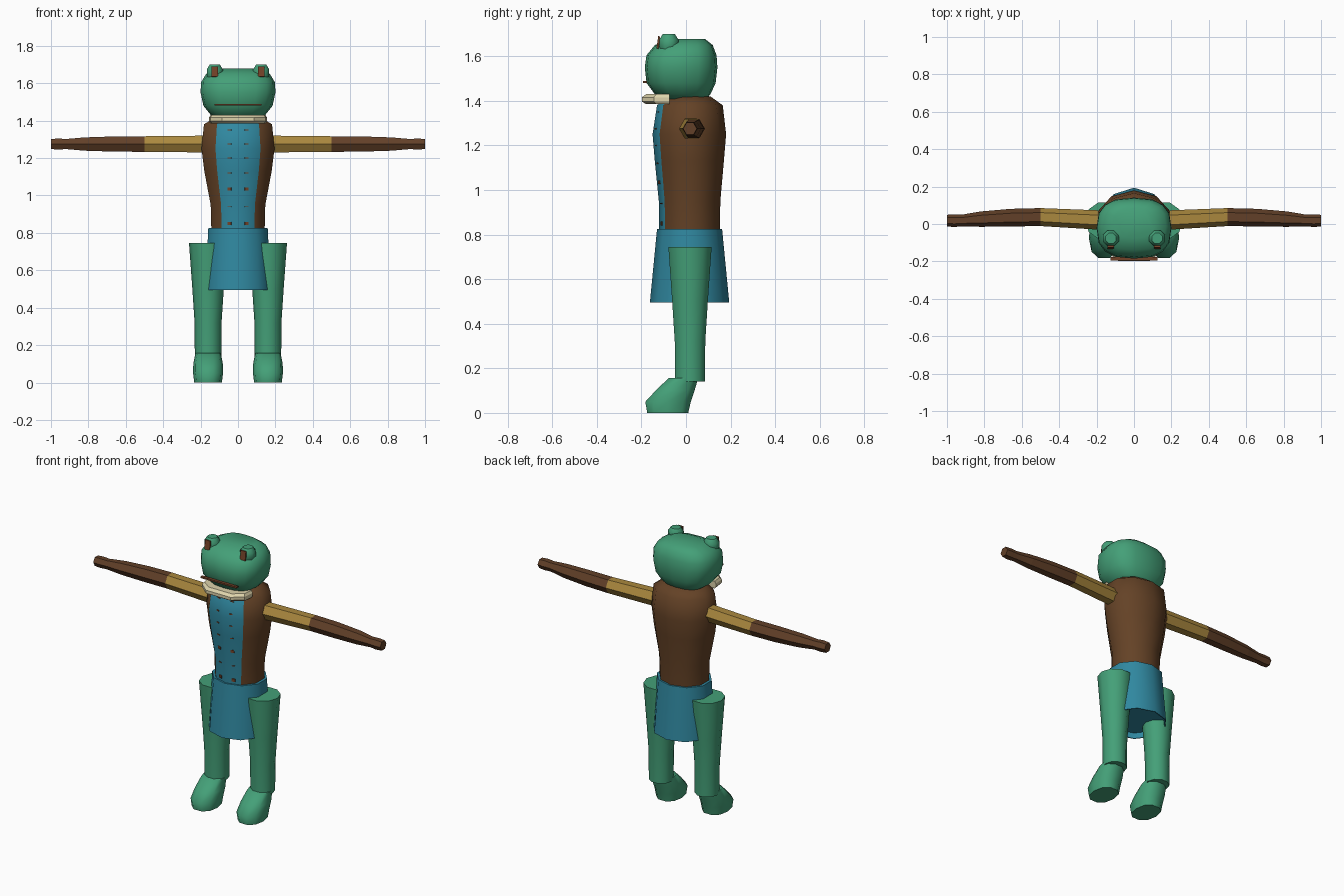
import bpy, bmesh, math
from mathutils import Vector

old = bpy.data.objects.get("Cube")
if old:
    bpy.data.objects.remove(old, do_unlink=True)


def material(name, r, g, b):
    rgba = [((c / 255 + 0.055) / 1.055) ** 2.4 for c in (r, g, b)] + [1]
    m = bpy.data.materials.new(name)
    m.use_nodes = True
    m.diffuse_color = rgba
    m.node_tree.nodes["Principled BSDF"].inputs["Base Color"].default_value = rgba
    return m


GREEN = material("frog green", 68, 160, 120)
BROWN = material("jacket brown", 100, 66, 38)
DARK = material("glove brown", 98, 64, 40)
RUST = material("rust brown", 116, 66, 40)
BLUE = material("tunic blue", 48, 136, 160)
TAN = material("sleeve tan", 170, 136, 62)
CREAM = material("collar cream", 220, 210, 170)


def ring(cx, cy, z, rx, ry, n, power=1.0, phase=-90):
    """Horizontal outline; power below 1 makes it boxier."""
    pts = []
    for i in range(n):
        a = math.radians(phase + 360 * i / n)
        c, s = math.cos(a), math.sin(a)
        pts.append((cx + rx * math.copysign(abs(c) ** power, c),
                    cy + ry * math.copysign(abs(s) ** power, s), z))
    return pts


def loft(name, rings, mats, rule=None, smooth=50):
    """Skin a list of rings, cap both ends, and sharpen steep edges."""
    bm = bmesh.new()
    rows = [[bm.verts.new(p) for p in r] for r in rings]
    n = len(rows[0])
    for a, b in zip(rows, rows[1:]):
        for i in range(n):
            j = (i + 1) % n
            bm.faces.new((a[i], a[j], b[j], b[i]))
    bm.faces.new(rows[0][::-1])
    bm.faces.new(rows[-1])
    bmesh.ops.recalc_face_normals(bm, faces=bm.faces)
    for f in bm.faces:
        f.smooth = True
        if rule:
            f.material_index = rule(f.calc_center_median())
    for e in bm.edges:
        e.smooth = e.calc_face_angle(0) < math.radians(smooth)
    me = bpy.data.meshes.new(name)
    bm.to_mesh(me)
    bm.free()
    for m in mats:
        me.materials.append(m)
    ob = bpy.data.objects.new(name, me)
    bpy.context.collection.objects.link(ob)
    return ob


def box(name, centre, size, mat):
    x, y, z = (s / 2 for s in size)
    outline = [(-x, -y), (x, -y), (x, y), (-x, y)]
    ob = loft(name, [[(a, b, h) for a, b in outline] for h in (-z, z)], [mat])
    ob.location = centre
    return ob


# Torso: z, half width, front y, back y; the two front facets are blue
torso = [(0.8, 0.142, -0.12, 0.152), (0.95, 0.146, -0.122, 0.154),
         (1.13, 0.18, -0.14, 0.17), (1.25, 0.195, -0.15, 0.18),
         (1.38, 0.182, -0.13, 0.165), (1.42, 0.12, -0.08, 0.11)]
loft("torso", [ring(0, (f + b) / 2, z, w / 0.951, (b - f) / 2, 10)
               for z, w, f, b in torso],
     [BROWN, BLUE], lambda c: int(abs(c.x) < 0.07 and c.y < -0.05))

# Skirt with a recessed underside
skirt = [(0.825, 0.167, 0.146), (0.495, 0.184, 0.178),
         (0.495, 0.178, 0.172), (0.53, 0.176, 0.17)]
loft("skirt", [ring(0, 0.016, z, rx, ry, 10) for z, rx, ry in skirt], [BLUE])


# Buttons: square studs and thin stitches on the front facets
def front_y(z):
    for (z0, _, f0, _), (z1, _, f1, _) in zip(torso, torso[1:]):
        if z0 <= z <= z1:
            return f0 + (f1 - f0) * (z - z0) / (z1 - z0)


for side, label in ((1, "left"), (-1, "right")):
    for z, h in ((0.85, 0.018), (1.035, 0.016), (0.94, 0.004), (1.12, 0.005),
                 (1.2, 0.005), (1.275, 0.006), (1.35, 0.005)):
        stud = box(label + "_button", (side * 0.045, front_y(z) + 0.013, z),
                   (0.02, 0.009, h), RUST)
        stud.rotation_euler.z = side * math.radians(16)

# Head: z, half width, half depth, centre y
head = [(1.4, 0.1, 0.085, 0.0), (1.43, 0.145, 0.125, -0.015),
        (1.48, 0.185, 0.155, -0.022), (1.55, 0.2, 0.163, -0.022),
        (1.605, 0.198, 0.157, -0.02), (1.65, 0.17, 0.13, -0.01),
        (1.678, 0.11, 0.08, 0.005)]
loft("head", [ring(0, cy, z, rx, ry, 16, 0.75) for z, rx, ry, cy in head], [GREEN])
box("mouth", (0, -0.185, 1.485), (0.25, 0.018, 0.01), RUST)

# Collar: bevelled crescent under the chin
crescent = [(-0.155, -0.075), (-0.148, -0.14), (-0.085, -0.19),
            (0.085, -0.19), (0.148, -0.14), (0.155, -0.075)]
loft("collar", [[(x * k, -0.075 + (y + 0.075) * k * d, z) for x, y in crescent]
                for z, k, d in ((1.385, 0.95, 0.95), (1.397, 1, 1.07),
                                (1.416, 1, 1.07), (1.43, 0.95, 0.95))],
     [CREAM], smooth=30)

# Limbs and eyes, mirrored
for side, label in ((1, "left"), (-1, "right")):
    ex, ey = side * 0.124, -0.077
    loft(label + "_eye", [ring(ex, ey, z, r, r, 8, phase=22.5) for z, r in
                          ((1.61, 0.034), (1.645, 0.046), (1.675, 0.046), (1.699, 0.03))],
         [GREEN])
    pupil = box(label + "_pupil", (ex, ey - 0.047, 1.662), (0.036, 0.009, 0.056), RUST)
    pupil.rotation_euler.x = math.radians(-8)

    # Leg: z, radius
    lx = side * 0.16
    loft(label + "_leg", [ring(lx, 0.018, z, r, r, 10, phase=0) for z, r in
                          ((0.14, 0.071), (0.32, 0.072), (0.5, 0.084), (0.745, 0.102))],
         [GREEN])

    # Foot: z, half width, front y, back y
    foot = [(0, 0.074, -0.178, 0.014), (0.05, 0.08, -0.187, 0.026),
            (0.1, 0.079, -0.14, 0.042), (0.157, 0.068, -0.08, 0.058)]
    loft(label + "_foot", [ring(lx, (f + b) / 2, z, w, (b - f) / 2, 10, 0.85, 0)
                           for z, w, f, b in foot], [GREEN])

    # Six-sided arm sections: x, centre y, radius
    sections = (("sleeve", TAN, ((0.16, 0.02, 0.052), (0.5, 0.037, 0.048))),
                ("forearm", DARK, ((0.5, 0.037, 0.048), (0.66, 0.034, 0.047),
                                   (0.82, 0.026, 0.041))),
                ("hand", DARK, ((0.82, 0.026, 0.041), (0.92, 0.019, 0.031),
                                (0.96, 0.018, 0.034), (1.0, 0.018, 0.031))))
    for part, mat, rows in sections:
        loft(label + "_" + part,
             [[(side * x, cy + r * math.cos(i * math.pi / 3),
                1.275 + r * math.sin(i * math.pi / 3)) for i in range(6)]
              for x, cy, r in rows], [mat])
